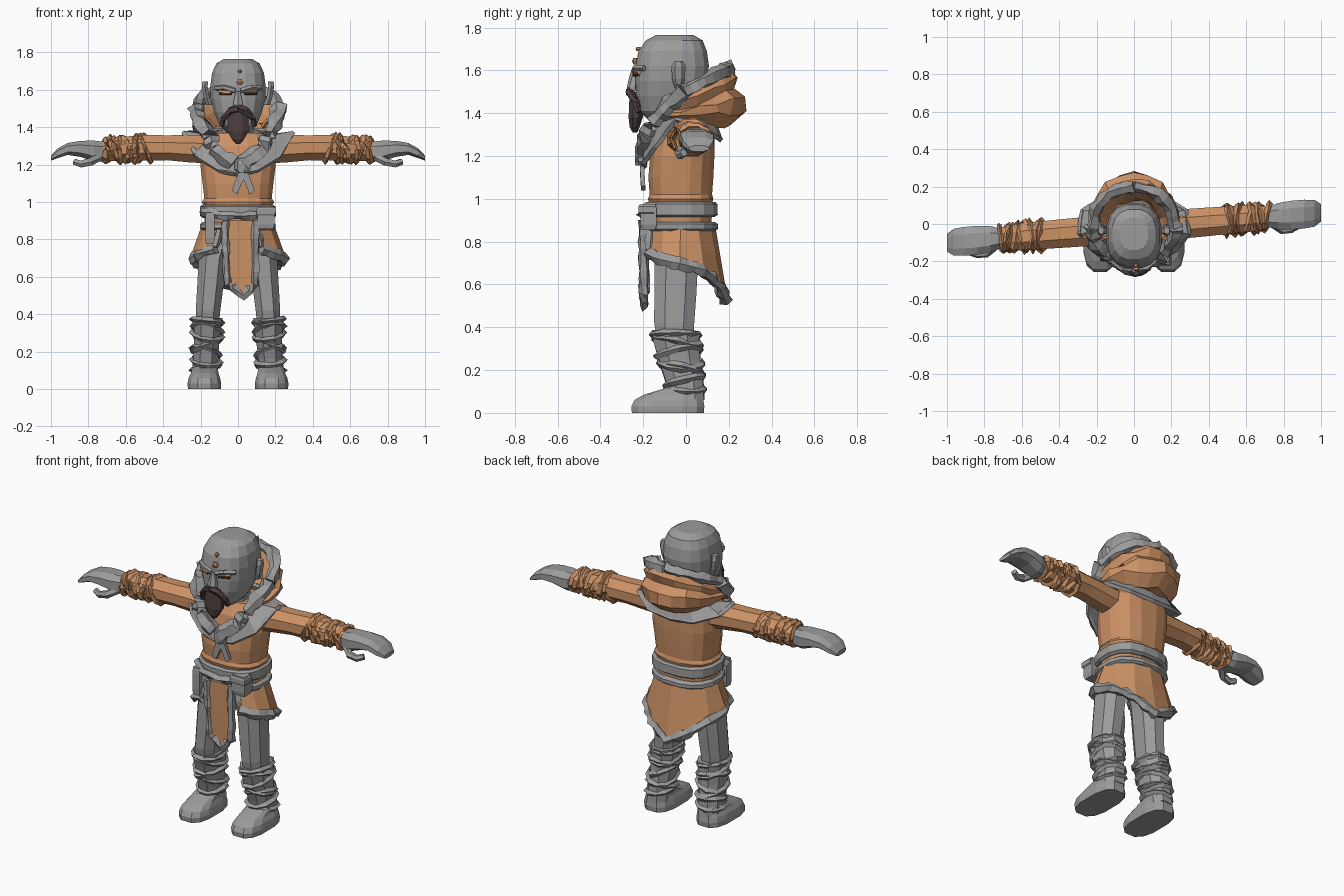
import bpy, bmesh, math, random
from mathutils import Vector

if "Cube" in bpy.data.objects:
    bpy.data.objects.remove(bpy.data.objects["Cube"])

random.seed(4)
V = Vector


def material(name, rgb):
    m = bpy.data.materials.new(name)
    m.diffuse_color = (*rgb, 1)
    m.use_nodes = True
    m.node_tree.nodes["Principled BSDF"].inputs["Base Color"].default_value = m.diffuse_color
    return m


GREY = material("grey", (0.33, 0.33, 0.335))
TAN = material("tan_cloth", (0.60, 0.285, 0.13))
DARK = material("dark_hair", (0.075, 0.05, 0.05))


def build(name, verts, faces, mat, thick=0):
    me = bpy.data.meshes.new(name)
    me.from_pydata([tuple(v) for v in verts], [], faces)
    bm = bmesh.new()
    bm.from_mesh(me)
    bmesh.ops.recalc_face_normals(bm, faces=bm.faces)
    bm.to_mesh(me)
    bm.free()
    me.materials.append(mat)
    ob = bpy.data.objects.new(name, me)
    bpy.context.collection.objects.link(ob)
    if thick:
        s = ob.modifiers.new("thickness", 'SOLIDIFY')
        s.thickness, s.offset = thick, 0
    return ob


def loft(name, rings, mat, closed=True, caps=True, loop=False, thick=0):
    """Skin a list of equally sized point rings."""
    n, m = len(rings[0]), len(rings)
    faces = []
    for i in range(m if loop else m - 1):
        for j in range(n if closed else n - 1):
            k, i2 = (j + 1) % n, (i + 1) % m
            faces.append((i * n + j, i * n + k, i2 * n + k, i2 * n + j))
    if caps and closed and not loop:
        faces += [tuple(range(n)), tuple(range((m - 1) * n, m * n))]
    return build(name, [p for r in rings for p in r], faces, mat, thick)


def ring(c, ra, rb, n=12, axis='z', e=1.0, jit=0.0):
    pts = []
    for i in range(n):
        a = 2 * math.pi * (i + 0.5) / n
        k = 1 + random.uniform(-jit, jit)
        u, w = (math.copysign(abs(f) ** e, f) * k for f in (math.cos(a), math.sin(a)))
        off = V((u * ra, w * rb, 0)) if axis == 'z' else V((0, u * ra, w * rb))
        pts.append(V(c) + off)
    return pts


def tube(name, path, r, mat, n=5, step=0.035, jit=0.35, loop=False, taper=1.0):
    """Tube along a path; jitter gives the chunky fur and wrap look."""
    path = [V(p) for p in path]
    pts = []
    for a, b in zip(path, path[1:] + path[:1] if loop else path[1:]):
        k = max(1, round((b - a).length / step))
        pts += [a.lerp(b, i / k) for i in range(k)]
    if not loop:
        pts.append(path[-1])
    rings, m = [], len(pts)
    for i, p in enumerate(pts):
        nxt = pts[(i + 1) % m] if loop else pts[min(i + 1, m - 1)]
        t = (nxt - (pts[i - 1] if loop else pts[max(i - 1, 0)])).normalized()
        ref = V((0, 0, 1)) if abs(t.z) < 0.8 else V((0, 1, 0))
        u = t.cross(ref).normalized()
        w = u.cross(t)
        f = 1 + (taper - 1) * i / m
        rings.append([p + (u * math.cos(6.2832 * j / n) + w * math.sin(6.2832 * j / n))
                      * r * f * random.uniform(1 - jit, 1 + jit) for j in range(n)])
    return loft(name, rings, mat, loop=loop)


def box(name, c, s, mat):
    x, y, z = c
    return loft(name, [ring((x, y, z + k * s[2] / 2), f * s[0] * 0.707, f * s[1] * 0.707, 4)
                       for k, f in ((-1, 0.85), (-0.6, 1), (0.6, 1), (1, 0.85))], mat)


def arm_y(x):
    return -0.02 + 0.08 * x


# head, neck, ears, brows and nose
head = [(1.37, .06, -.18, -.02), (1.41, .10, -.22, .03), (1.48, .13, -.235, .075),
        (1.55, .148, -.238, .1), (1.62, .15, -.238, .11), (1.69, .141, -.225, .1),
        (1.74, .118, -.19, .08), (1.766, .075, -.14, .035)]
loft("head", [ring((0, (f + b) / 2, z), rx, (b - f) / 2, 16, e=.8) for z, rx, f, b in head], GREY)
loft("neck", [ring((0, -.03, z), .09, .09, 8) for z in (1.25, 1.45)], GREY)
loft("nose", [ring((0, y, z), rx, .025, 6) for z, rx, y in
              ((1.505, .03, -.245), (1.52, .032, -.252), (1.59, .014, -.235))], GREY)
for s in (1, -1):
    loft("ear", [ring((s * x, -.035, z), .018, ry, 6) for z, x, ry in
                 ((1.52, .155, .018), (1.56, .168, .03), (1.62, .178, .033), (1.645, .175, .02))], GREY)
    tube("brow", [(s * .015, -.243, 1.595), (s * .07, -.237, 1.612), (s * .12, -.195, 1.61)],
         .014, GREY, jit=0)
    tube("eye_paint", [(s * .035, -.242, 1.588), (s * .1, -.218, 1.592)], .011, TAN, jit=0)
    tube("eye", [(s * .035, -.244, 1.578), (s * .1, -.22, 1.58)], .007, DARK, jit=0)
    tube("moustache", [(0, -.262, 1.5), (s * .04, -.257, 1.49), (s * .08, -.235, 1.445),
                       (s * .088, -.222, 1.405)], .022, DARK, jit=.1, taper=.5)
for z, y, r in ((1.643, -.238, .022), (1.7, -.222, .014)):
    loft("forehead_stud", [ring((.01, y, z + k * r * .7), r * f, .014 * f, 6)
                           for k, f in ((-1, .6), (0, 1), (1, .6))], TAN)
loft("beard", [ring((0, y, z), rx, ry, 8) for z, rx, ry, y in
               ((1.5, .03, .025, -.235), (1.46, .062, .04, -.228), (1.38, .062, .036, -.235),
                (1.335, .035, .025, -.24), (1.31, .012, .012, -.238))], DARK)

# tunic body
body = [(.84, .18, -.17, .12), (.98, .185, -.175, .125), (1.0, .197, -.18, .13),
        (1.02, .183, -.172, .124), (1.1, .192, -.178, .13), (1.2, .205, -.17, .135),
        (1.3, .2, -.15, .135), (1.37, .14, -.11, .1)]
loft("tunic", [ring((0, (f + b) / 2, z), rx, (b - f) / 2, 16, e=.8) for z, rx, f, b in body], TAN)

# belt bands, pouch and strap
for nm, z0, z1 in (("belt", .915, .985), ("sash", .85, .892)):
    loft(nm, [ring((0, -.025, z), .19 + d, .162 + d, 16, e=.8, jit=.015)
              for z, d in ((z0, 0), (z0 + .01, .014), (z1 - .01, .014), (z1, 0))], GREY)
tube("belt_fur", [(-.19, -.12, .95), (-.1, -.19, .93), (.02, -.2, .925), (.1, -.19, .93)], .025, GREY)
box("pouch", (.15, -.175, .915), (.09, .075, .12), GREY)
box("pouch_flap", (.15, -.185, .95), (.1, .075, .045), GREY)
box("hanging_strap", (-.15, -.175, .86), (.05, .05, .17), GREY)

# skirt with a long pointed back and fur hem
hem_z = ((0, .54), (30, .61), (60, .68), (90, .71), (120, .73), (150, .76))
cols = [(-d, z) for d, z in hem_z[:0:-1]] + list(hem_z)
top, mid, hem = [], [], []
for d, z in cols:
    a = math.radians(90 + d)
    c, sn = math.cos(a), math.sin(a)
    back = sn > 0
    top.append(V((.188 * c, -.025 + .155 * sn, .87)))
    hem.append(V((.245 * c, -.03 + (.215 if back else .16) * sn, z)))
    mid.append(top[-1].lerp(hem[-1], .5))
loft("skirt", [top, mid, hem], TAN, closed=False, thick=.015)
tube("skirt_fur_hem", [p + V((0, 0, -.012)) for p in hem], .028, GREY)
for k in (0, -1):
    tube("skirt_fur_edge", [top[k], hem[k]], .022, GREY)

# front tabard and its fur border
tab = [V(p) for p in ((-.068, -.2, .9), (-.062, -.198, .7), (-.055, -.195, .56), (.028, -.195, .5),
                      (.09, -.195, .56), (.093, -.198, .7), (.09, -.2, .9))]
build("tabard", tab, [(0, 1, 5, 6), (1, 2, 4, 5), (2, 3, 4)], TAN, .015)
tube("tabard_fur", tab, .023, GREY)

# shoulder cape
outer = [(0, -.195, 1.15), (.1, -.195, 1.17), (.22, -.14, 1.245), (.29, -.05, 1.37),
         (.275, .07, 1.335), (.15, .145, 1.29), (0, .16, 1.28)]
inner = [(0, -.18, 1.23), (.08, -.175, 1.28), (.14, -.13, 1.345), (.185, -.03, 1.355),
         (.17, .06, 1.38), (.1, .11, 1.39), (0, .12, 1.39)]


def mirrored(pts):
    return [V(p) for p in pts] + [V((-p[0], p[1], p[2])) for p in pts[-2:0:-1]]


loft("shoulder_cape", [mirrored(inner), mirrored(outer)], GREY, caps=False, thick=.02)
tube("cape_border", [p for p in mirrored(outer)], .014, GREY, n=4, jit=.2, loop=True)

# hood bunched behind the head
prof = [(.14, .13, 1.40, 1.44), (.16, .15, 1.43, 1.52), (.205, .19, 1.46, 1.61), (.225, .235, 1.45, 1.565),
        (.215, .225, 1.42, 1.52), (.235, .275, 1.41, 1.48), (.225, .265, 1.39, 1.40),
        (.18, .2, 1.36, 1.345), (.12, .13, 1.36, 1.35)]
rows = []
for k, (rx, ry, zs, zb) in enumerate(prof):
    row = []
    for i in range(13):
        a = math.radians(-25 + 230 * i / 12)
        t = max(0, math.sin(a))
        j = random.uniform(-.012, .012)
        row.append(V(((rx + j) * math.cos(a), (ry + j) * math.sin(a), zs + (zb - zs) * t + j)))
    rows.append(row)
loft("hood", rows, TAN, closed=False, thick=.012)

# fur collar from the hood rim down to the chest
half = [(0, .2, 1.61), (.13, .165, 1.59), (.2, .08, 1.55), (.222, -.01, 1.5), (.215, -.08, 1.44),
        (.165, -.145, 1.36), (.13, -.185, 1.28), (.03, -.2, 1.2)]
for s in (1, -1):
    pts = [(s * x, y, z) for x, y, z in half]
    tube("rim_fur", pts[:4], .032, GREY, jit=.4)
    tube("collar_fur", pts[3:], .042, GREY, jit=.4)
    # scarf tails
    x = .028 + s * .03
    build("scarf_tail", [(.028, -.2, 1.17), (.028 + s * .03, -.205, 1.15), (x + s * .03, -.2, 1.06),
                         (x + s * .005, -.2, 1.04), (.03, -.205, 1.12)], [(0, 1, 2, 3, 4)], GREY, .02)
loft("scarf_knot", [ring((.025, -.21, z), r, .028, 7) for z, r in
                    ((1.155, .025), (1.175, .045), (1.215, .045), (1.235, .025))], GREY)

for s in (1, -1):
    # sleeve
    loft("sleeve", [ring((s * x, arm_y(s * x), z), ry, rz, 8, 'x') for x, z, ry, rz in
                    ((.14, 1.28, .09, .08), (.25, 1.285, .085, .08), (.38, 1.29, .083, .072),
                     (.5, 1.29, .08, .075), (.6, 1.285, .08, .07), (.72, 1.275, .06, .06))], TAN)
    # forearm wraps
    for i in range(9):
        x0, tilt = .495 + .027 * i, (.03, -.025, .012)[i % 3]
        r = .083 - .0015 * i
        loop = []
        for j in range(10):
            a = 6.2832 * j / 10
            loop.append((s * (x0 + tilt * math.sin(a + i)), arm_y(s * x0) + r * math.cos(a),
                         1.287 - .0012 * i + r * .9 * math.sin(a)))
        tube("forearm_wrap", loop, .015, TAN, n=4, step=.06, jit=.4, loop=True)
    # mitten hand and thumb
    loft("hand", [ring((s * x, arm_y(s * x), z), ry, rz, 8, 'x', .8) for x, z, ry, rz in
                  ((.71, 1.27, .055, .055), (.77, 1.272, .075, .06), (.84, 1.284, .082, .046),
                   (.91, 1.284, .082, .034), (.965, 1.26, .076, .028), (1.0, 1.235, .05, .014))], GREY)
    tube("thumb", [(s * x, arm_y(s * x) + d, z) for x, d, z in
                   ((.74, -.03, 1.245), (.79, -.075, 1.215), (.84, -.075, 1.203), (.875, -.06, 1.215))],
         .027, GREY, n=6, jit=.05, taper=.6)
    # trouser leg
    loft("trouser_leg", [ring((s * x, y, z), rx, ry, 8, e=.85) for z, x, y, rx, ry in
                         ((.84, .1, -.03, .09, .12), (.7, .135, -.045, .08, .108), (.55, .148, -.05, .075, .105),
                          (.42, .16, -.055, .07, .1), (.33, .165, -.05, .065, .09))], GREY)
    # boot shaft and foot
    loft("boot_shaft", [ring((s * x, y, z), rx, ry, 8, e=.85, jit=.04) for z, x, y, rx, ry in
                        ((.38, .162, -.045, .083, .118), (.34, .163, -.045, .08, .115), (.25, .167, -.03, .072, .105),
                         (.16, .172, -.01, .07, .095), (.06, .178, .005, .075, .085))], GREY)
    loft("foot", [ring((s * x, y, z), rx, ry, 12, e=.7) for z, x, y, rx, ry in
                  ((0, .18, -.085, .09, .172), (.03, .18, -.085, .092, .175), (.06, .18, -.08, .086, .165),
                   (.085, .178, -.06, .075, .14), (.115, .176, -.01, .07, .09))], GREY)
    # boot bindings
    for i, (z, tilt) in enumerate(((.365, .01), (.32, .03), (.29, -.03), (.235, .03),
                                   (.2, -.03), (.15, .025), (.115, -.015))):
        f = (z - .1) / .28
        loop = []
        for j in range(10):
            a = 6.2832 * j / 10
            loop.append((s * (.173 - .01 * f + (.074 + .008 * f) * math.cos(a)),
                         -.05 * f + (.09 + .025 * f) * math.sin(a), z + tilt * math.cos(a + i)))
        tube("boot_binding", loop, .016, GREY, n=4, step=.07, jit=.3, loop=True)
